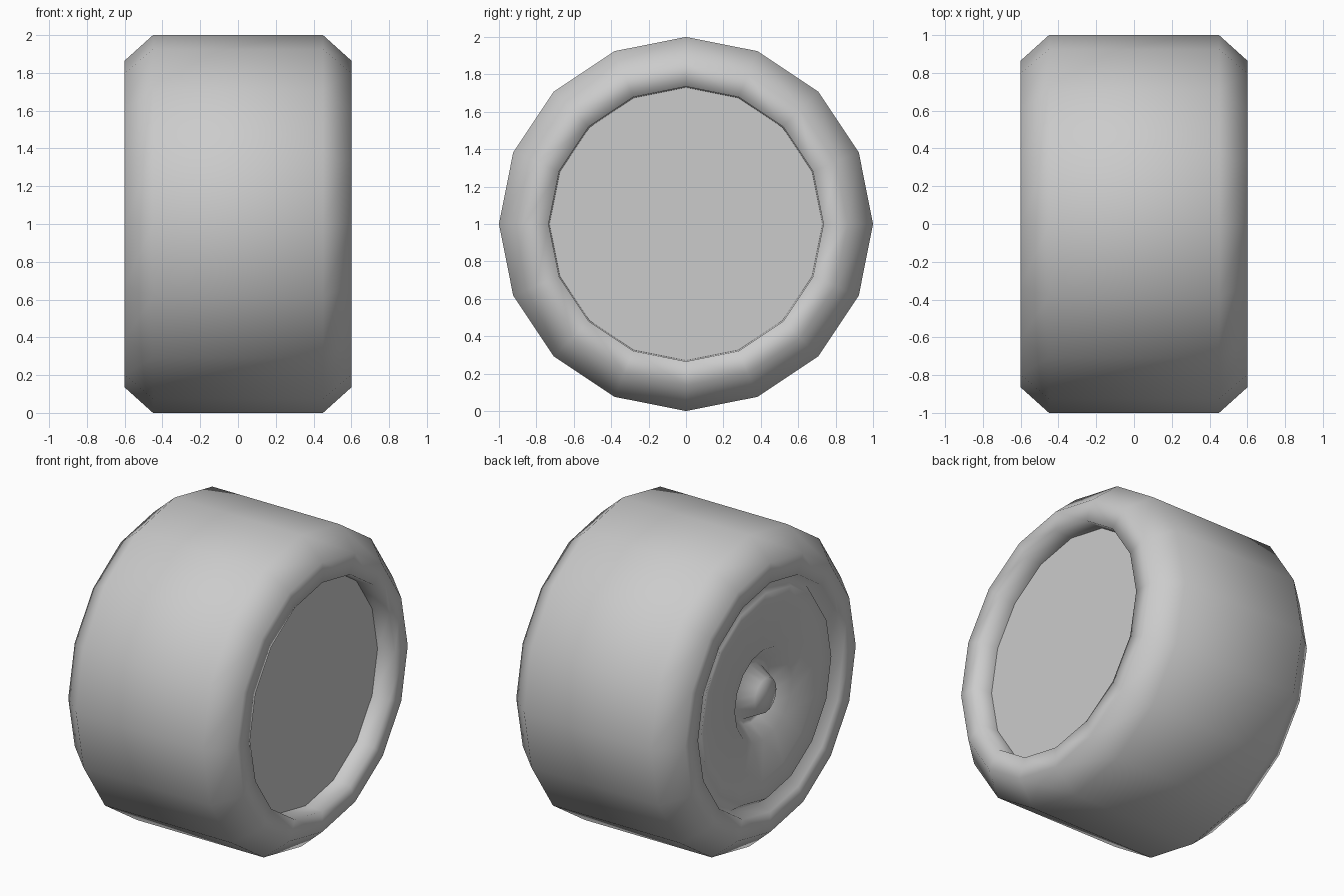
import bpy, bmesh, math

if "Cube" in bpy.data.objects:
    bpy.data.objects.remove(bpy.data.objects["Cube"])

SIDES = 16
AXIS_Z = 1.0


def lathe(name, profile, smooth=True):
    """Spin (x, radius) points around the x axis; radius 0 closes to a pole."""
    bm = bmesh.new()
    rings = []
    for x, r in profile:
        if r == 0:
            rings.append([bm.verts.new((x, 0, AXIS_Z))])
        else:
            rings.append([bm.verts.new((x, r * math.cos(i * math.tau / SIDES),
                                        AXIS_Z + r * math.sin(i * math.tau / SIDES)))
                          for i in range(SIDES)])
    for a, b in zip(rings, rings[1:]):
        for i in range(SIDES):
            j = (i + 1) % SIDES
            if len(a) == 1:
                bm.faces.new((a[0], b[i], b[j]))
            elif len(b) == 1:
                bm.faces.new((a[j], a[i], b[0]))
            else:
                bm.faces.new((a[j], a[i], b[i], b[j]))
    for f in bm.faces:
        f.smooth = smooth
    mesh = bpy.data.meshes.new(name)
    bm.to_mesh(mesh)
    bm.free()
    ob = bpy.data.objects.new(name, mesh)
    bpy.context.collection.objects.link(ob)
    return ob


# Tyre with chamfered shoulders, and the outer hub face on -x
# (central boss in a dished crater, raised lip, groove beside the rim)
lathe("wheel", [
    (-0.58, 0), (-0.565, 0.11), (-0.45, 0.17), (-0.46, 0.20),
    (-0.55, 0.29), (-0.54, 0.56), (-0.57, 0.66), (-0.50, 0.71),
    (-0.60, 0.735), (-0.60, 0.865), (-0.45, 1.0),
    (0.45, 1.0), (0.60, 0.865), (0.60, 0.735), (0.48, 0.73),
])

# Flat plate closing the recess on the inner side
lathe("back_plate", [(0.48, 0.73), (0.48, 0)], smooth=False)
